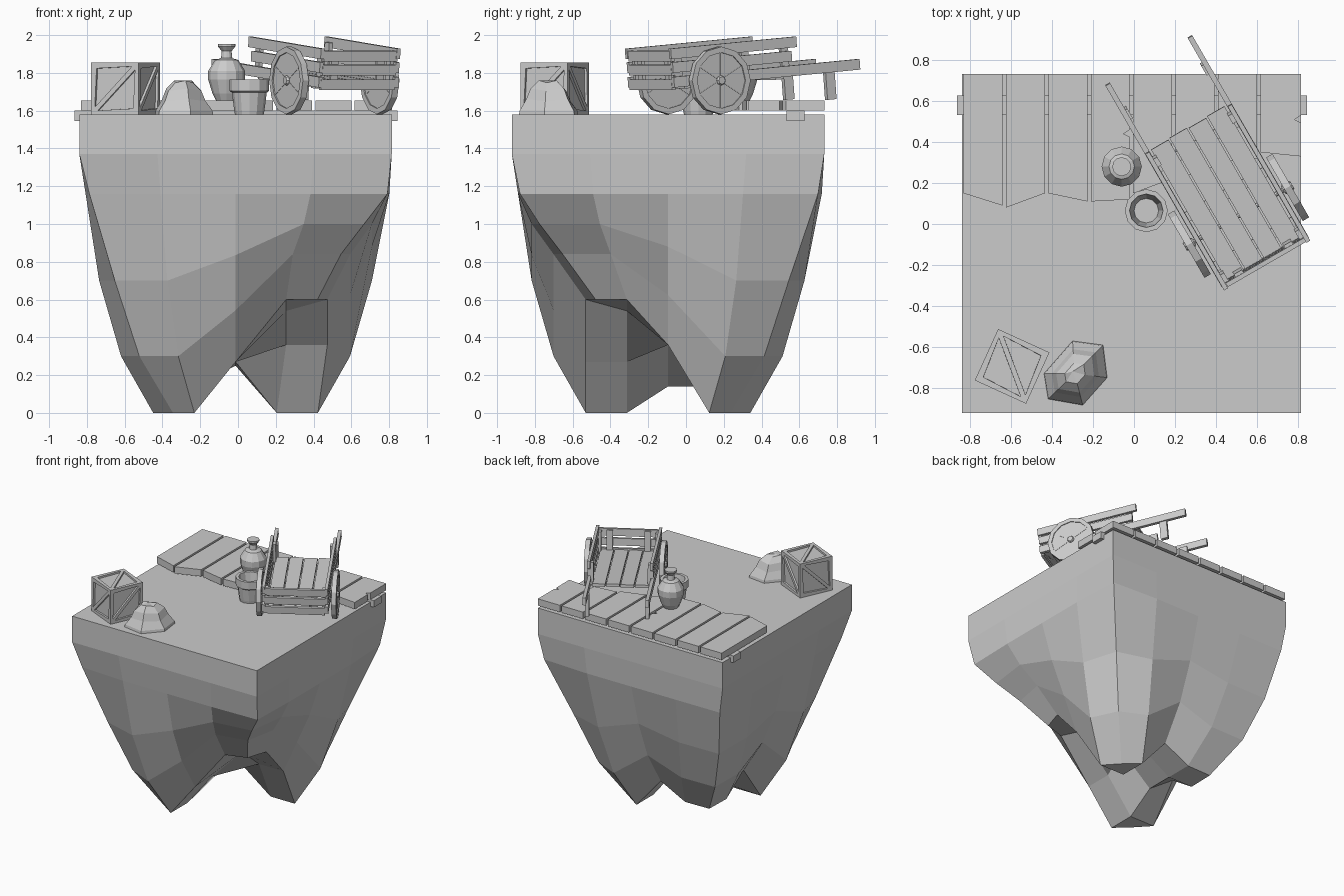
import bpy, bmesh, math
from mathutils import Matrix, Vector

if "Cube" in bpy.data.objects:
    bpy.data.objects.remove(bpy.data.objects["Cube"])


def finish(name, bm):
    bmesh.ops.recalc_face_normals(bm, faces=bm.faces)
    me = bpy.data.meshes.new(name)
    bm.to_mesh(me)
    bm.free()
    ob = bpy.data.objects.new(name, me)
    bpy.context.collection.objects.link(ob)
    return ob


def box(name, c, size, M=Matrix()):
    bm = bmesh.new()
    bmesh.ops.create_cube(bm, size=1, matrix=M @ Matrix.Translation(c) @ Matrix.Diagonal((*size, 1)))
    return finish(name, bm)


def prism(name, pts, z0, z1):
    bm = bmesh.new()
    lo = [bm.verts.new((x, y, z0)) for x, y in pts]
    hi = [bm.verts.new((x, y, z1)) for x, y in pts]
    bm.faces.new(lo)
    bm.faces.new(hi)
    for k in range(len(pts)):
        n = (k + 1) % len(pts)
        bm.faces.new((lo[k], lo[n], hi[n], hi[k]))
    return finish(name, bm)


def lathe(name, profile, n, M, closed=False):
    """Revolve (radius, height) points about local z."""
    bm = bmesh.new()
    rings = [[bm.verts.new(M @ Vector((r * math.cos(math.tau * k / n), r * math.sin(math.tau * k / n), z)))
              for k in range(n)] for r, z in profile]
    pairs = list(zip(rings, rings[1:])) + ([(rings[-1], rings[0])] if closed else [])
    for a, b in pairs:
        for k in range(n):
            bm.faces.new((a[k], a[(k + 1) % n], b[(k + 1) % n], b[k]))
    if not closed:
        bm.faces.new(rings[0])
        bm.faces.new(rings[-1])
    return finish(name, bm)


# Floating rock: 4x4 gridded block, each column pulled to its own depth, corners drawn in
depth = [[0, 0, .27, .60, .60],        # rows run front to back, columns left to right
         [0, 0, .27, .54, .60],
         [.29, .14, .36, .36, .36],
         [.14, .14, .27, 0, 0],
         [.14, .14, .25, 0, 0]]
CX, CY, H = -.013, -.095, .827
# scale, height, share of column depth followed, extra corner scale
levels = [(1, 1.58, 0, 1), (1, 1.37, 0, 1), (.96, 1.16, 0, .975),
          (.873, .70, .5, .885), (.733, .30, .9, .84), (.527, 0, 1, .76)]
pull = {(0, 0): 1, (4, 4): 1, (4, 0): .5, (0, 4): .05}


def rock_co(i, j, level):
    s, z, follow, corner = levels[level]
    d = depth[j][i]
    s *= 1 - (1 - corner) * pull.get((i, j), 0)
    shift = .05 * (d > .3 and i > 1) * (level == 5)
    out = .02 * (level == 2)
    return (CX + (i - 2) / 2 * H * s + shift + out * (i == 4),
            CY + (j - 2) / 2 * H * s + out * (j == 4), z + follow * d)


bm = bmesh.new()
ring = [(i, 0) for i in range(4)] + [(4, j) for j in range(4)] + \
       [(i, 4) for i in range(4, 0, -1)] + [(0, j) for j in range(4, 0, -1)]
rows = [[bm.verts.new(rock_co(i, j, L)) for i, j in ring] for L in range(6)]
bottom = dict(zip(ring, rows[5]))
for i in range(1, 4):
    for j in range(1, 4):
        bottom[i, j] = bm.verts.new(rock_co(i, j, 5))
for a, b in zip(rows, rows[1:]):
    for k in range(16):
        bm.faces.new((a[k], a[(k + 1) % 16], b[(k + 1) % 16], b[k]))
for i in range(4):
    for j in range(4):
        bm.faces.new((bottom[i, j], bottom[i + 1, j], bottom[i + 1, j + 1], bottom[i, j + 1]))
bm.faces.new(rows[0])
finish("rock_island", bm)

# Deck planks with broken front ends, on a cross beam
fronts = [(.15, .09), (.08, .15), (.15, .11), (.11, .12), (.15, .22), (.22, .28), (.30, .32), (.35, .33)]
for k, (a, b) in enumerate(fronts):
    x0 = -.832 + .207 * k
    x1 = x0 + (.19 if k < 7 else .197)
    pts = [(x0, a), (x1, b)]
    if k in (3, 7):                    # chipped edge
        y = .44 if k == 3 else .51
        pts += [(x1, y - .015), (x1 - .03, y), (x1, y + .02)]
    pts += [(x1, .733), (x0, .733)]
    prism(f"deck_plank_{k + 1}", pts, 1.60, 1.655)
box("deck_beam", (-.01, .58, 1.573), (1.71, .095, .055))

# Crate: framed faces with diagonal braces
bm = bmesh.new()
bmesh.ops.create_cube(bm, size=.275)
panels = bm.faces[:]
bmesh.ops.inset_individual(bm, faces=panels, thickness=.012)
tris = []
for f in panels:
    lean = -.98 if abs(f.normal.z) > .5 else .98
    a = min(f.verts, key=lambda v: v.co.z + v.co.x * .99 + v.co.y * lean)
    c = max(f.verts, key=lambda v: (v.co - a.co).length)
    new, _ = bmesh.utils.face_split(f, a, c)
    tris += [f, new]
bmesh.ops.inset_individual(bm, faces=tris, thickness=.032)
bmesh.ops.inset_individual(bm, faces=tris, thickness=.001, depth=-.014)
bm.transform(Matrix.Translation((-.595, -.695, 1.7175)) @ Matrix.Rotation(math.radians(-24.5), 4, 'Z'))
finish("crate", bm)

# Boulder
outline = [(-.30, -.57), (-.15, -.59), (-.13, -.75), (-.25, -.885), (-.42, -.855), (-.44, -.73)]
bm = bmesh.new()
tiers = []
for s, z in ((1, 1.575), (.97, 1.60), (.74, 1.65), (.60, 1.705), (.32, 1.748)):
    tiers.append([bm.verts.new((-.29 + (x + .29) * s, -.73 + (y + .73) * s, z + (.012 * (k % 2) if s < .9 else 0)))
                  for k, (x, y) in enumerate(outline)])
for a, b in zip(tiers, tiers[1:]):
    for k in range(6):
        bm.faces.new((a[k], a[(k + 1) % 6], b[(k + 1) % 6], b[k]))
bm.faces.new(tiers[0])
peak = bm.verts.new((-.30, -.72, 1.76))
for k in range(6):
    bm.faces.new((tiers[-1][k], tiers[-1][(k + 1) % 6], peak))
finish("boulder", bm)

# Pottery
lathe("vase", [(.055, 1.65), (.075, 1.69), (.098, 1.765), (.098, 1.81), (.062, 1.868), (.03, 1.878),
               (.026, 1.915), (.046, 1.94), (.046, 1.953)],
      12, Matrix.Translation((-.06, .28, 0)))
lathe("pot", [(.075, 1.575), (.08, 1.60), (.092, 1.695), (.105, 1.705), (.105, 1.765), (.082, 1.765), (.06, 1.62)],
      12, Matrix.Translation((.06, .065, 0)))

# Hand cart, local x across and y forward, origin on the axle
base = Matrix.Translation((.51, .04, 1.76)) @ Matrix.Rotation(math.radians(30), 4, 'Z')
cart = base @ Matrix.Rotation(math.radians(4.8), 4, 'X')
for k in range(4):
    box(f"cart_floor_{k + 1}", (-.159 + .106 * k, .12 + .005 * (k % 2), .005), (.098, .75, .022), cart)
for k, y in enumerate((-.16, .12, .40)):
    box(f"cart_floor_batten_{k + 1}", (0, y, -.017), (.44, .05, .022), cart)
for k, z in enumerate((.01, .088, .162)):
    box(f"cart_back_board_{k + 1}", (.006 * (k - 1), -.25, z - .012), (.45, .022, .056), cart)
for side, s in (("left", -1), ("right", 1)):
    x = .232 * s
    box(f"{side}_handle", (x, .31, .012), (.026, 1.14, .056), cart)
    box(f"{side}_middle_board", (x, .105, .090), (.022, .73, .056), cart)
    box(f"{side}_top_board", (x, .12, .163), (.022, .77, .056), cart)
    for k, y in enumerate((-.215, .44)):
        box(f"{side}_post_{k + 1}", (x - .021 * s, y, .08), (.022, .045, .17), cart)
    box(f"{side}_back_post", (.14 * s, -.232, .08), (.045, .018, .18), cart)
    box(f"{side}_leg", (x - .01 * s, .70, -.075), (.028, .055, .17), cart)
    # Wheel: rim ring, boarded disc, hub
    W = base @ Matrix.Translation((.277 * s, 0, 0)) @ Matrix.Rotation(math.pi / 2, 4, 'Y')
    lathe(f"{side}_wheel_rim", [(.148, -.018), (.179, -.018), (.179, .018), (.148, .018)], 12, W, True)
    lathe(f"{side}_wheel_disc", [(.15, -.011), (.15, .011)], 12, W)
    lathe(f"{side}_wheel_hub", [(.02, -.026), (.026, -.018), (.026, .018), (.02, .026)], 8, W)
    for k in range(6):
        R = W @ Matrix.Rotation(math.tau * k / 6, 4, 'Z')
        box(f"{side}_wheel_strip_{k + 1}", (.088, 0, 0), (.122, .008, .026), R)
lathe("axle", [(.012, -.27), (.012, .27)], 8,
      base @ Matrix.Translation((0, 0, -.02)) @ Matrix.Rotation(math.pi / 2, 4, 'Y'))
